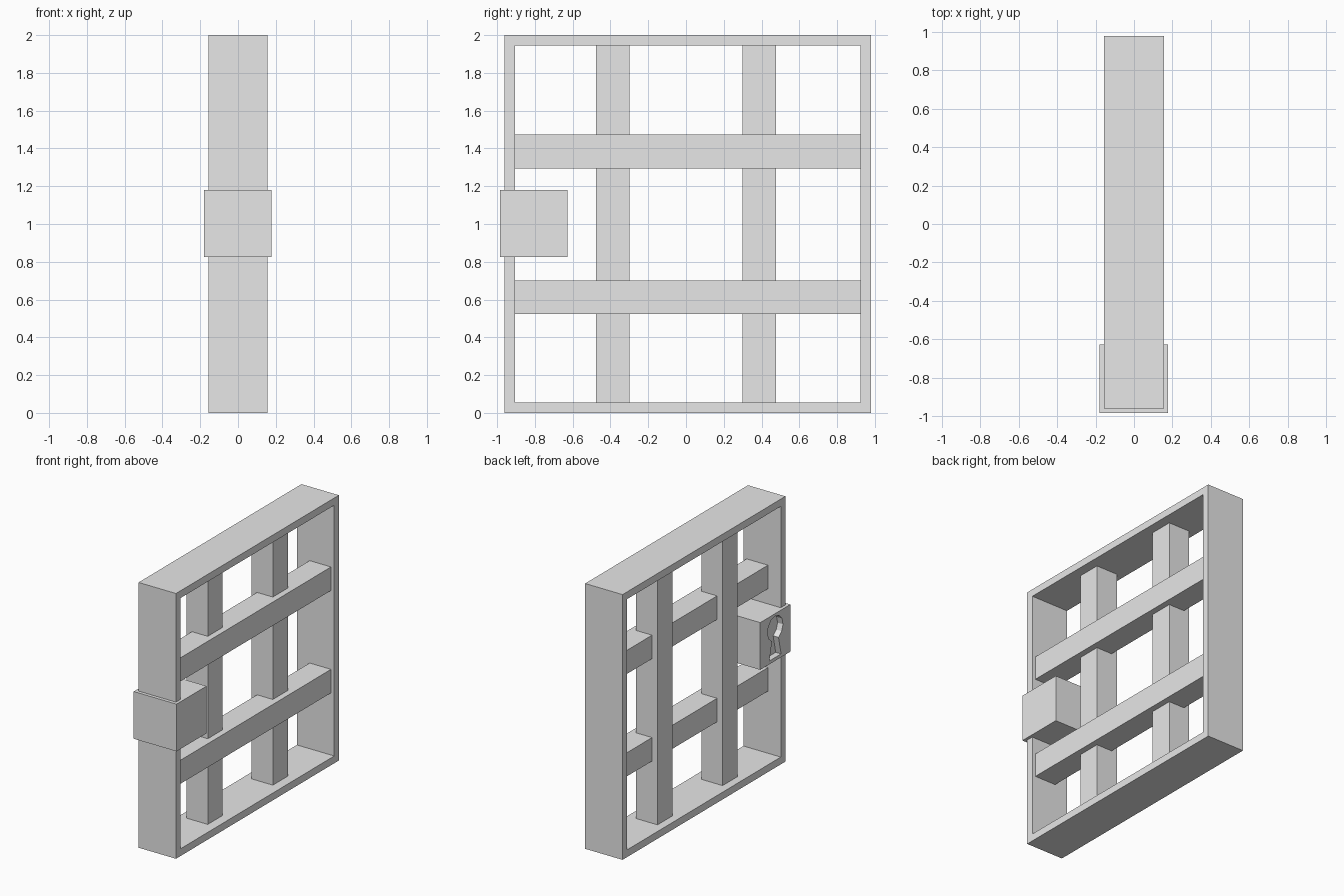
import bpy
import bmesh
import math

cube = bpy.data.objects.get("Cube")
if cube:
    bpy.data.objects.remove(cube, do_unlink=True)

grey = bpy.data.materials.new("plain_grey")
grey.use_nodes = True
colour = (0.8, 0.8, 0.8, 1)
grey.diffuse_color = colour
grey.node_tree.nodes["Principled BSDF"].inputs["Base Color"].default_value = colour


def prism(name, outline, x0, x1):
    """Extrude a (y, z) outline along x."""
    bm = bmesh.new()
    face = bm.faces.new([bm.verts.new((x0, y, z)) for y, z in outline])
    out = bmesh.ops.extrude_face_region(bm, geom=[face])
    moved = [v for v in out["geom"] if isinstance(v, bmesh.types.BMVert)]
    bmesh.ops.translate(bm, verts=moved, vec=(x1 - x0, 0, 0))
    bmesh.ops.recalc_face_normals(bm, faces=bm.faces)
    mesh = bpy.data.meshes.new(name)
    bm.to_mesh(mesh)
    bm.free()
    mesh.materials.append(grey)
    obj = bpy.data.objects.new(name, mesh)
    bpy.context.collection.objects.link(obj)
    return obj


def box(name, x, y, z):
    outline = [(y[0], z[0]), (y[1], z[0]), (y[1], z[1]), (y[0], z[1])]
    return prism(name, outline, *x)


def cut(obj, cutter):
    """Subtract the cutter, apply the result and remove the cutter."""
    cutter.hide_render = True
    mod = obj.modifiers.new("cut", "BOOLEAN")
    mod.operation = "DIFFERENCE"
    mod.solver = "EXACT"
    mod.object = cutter
    bpy.context.view_layer.objects.active = obj
    bpy.ops.object.modifier_apply(modifier=mod.name)
    bpy.data.objects.remove(cutter, do_unlink=True)


# Square outer frame
inner_y = (-0.905, 0.925)
inner_z = (0.055, 1.945)
frame = box("frame", (-0.157, 0.155), (-0.96, 0.98), (0, 2))
cut(frame, box("frame_opening", (-0.4, 0.4), inner_y, inner_z))

# Crossing bars: the horizontals sit further towards +x
bar = 0.178
for name, y in (("front_upright", -0.477), ("back_upright", 0.298)):
    box(name, (-0.096, 0.082), (y, y + bar), inner_z)
for name, z in (("lower_rail", 0.523), ("upper_rail", 1.295)):
    box(name, (-0.05, 0.128), inner_y, (z, z + bar))

# Lock box with a recessed keyhole on its -x face
lock = box("lock_box", (-0.18, 0.177), (-0.985, -0.627), (0.825, 1.181))
mid_y, eye_z, radius = -0.806, 1.07, 0.092
keyhole = [(mid_y - 0.07, 0.85), (mid_y + 0.07, 0.85)]
for i in range(11):
    a = math.radians(-65 + 31 * i)
    keyhole.append((mid_y + radius * math.cos(a), eye_z + radius * math.sin(a)))
cut(lock, prism("keyhole_cutter", keyhole, -0.3, -0.135))
